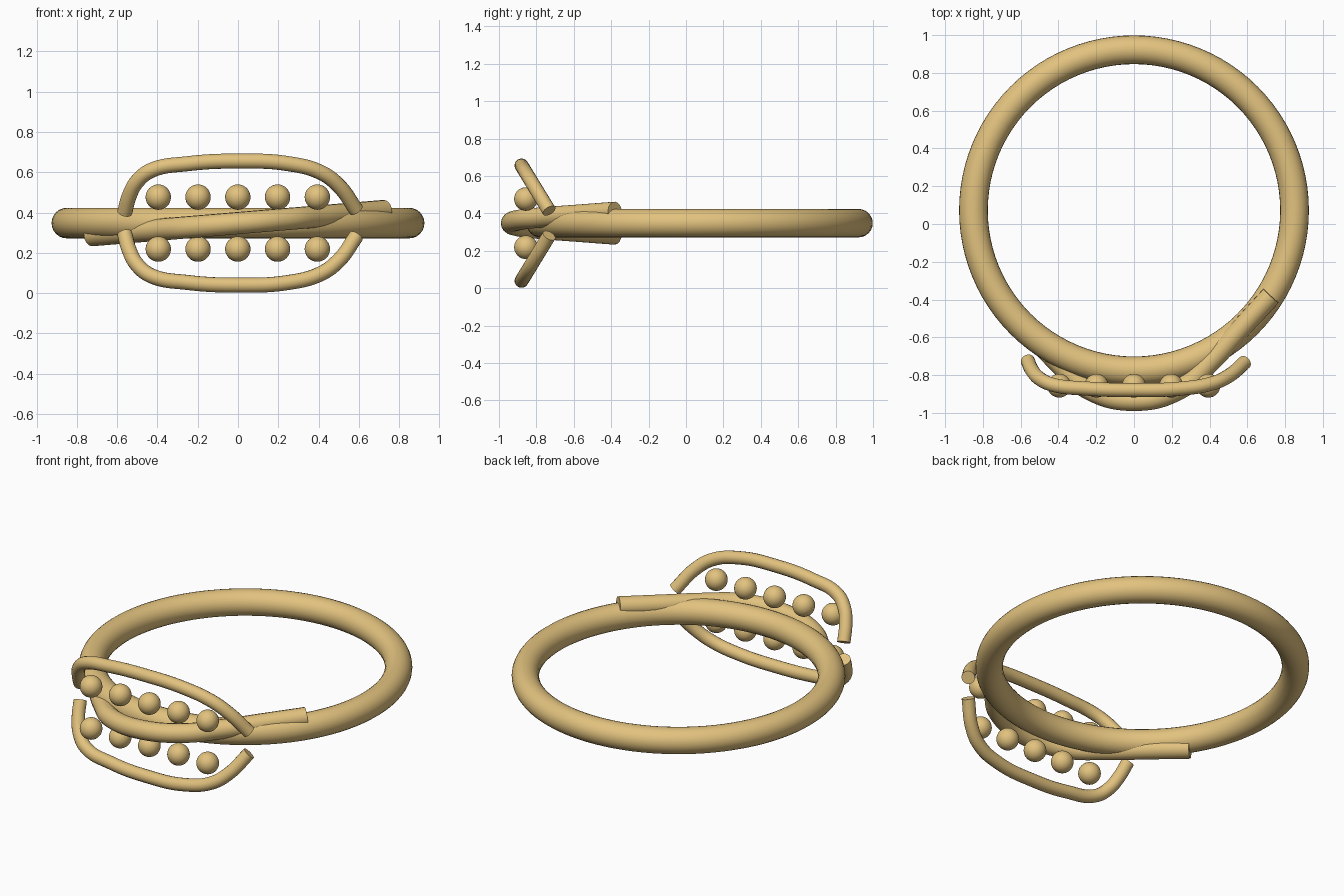
import bpy

if "Cube" in bpy.data.objects:
    bpy.data.objects.remove(bpy.data.objects["Cube"])

ZC = 0.3475  # height of the symmetry plane

gold = bpy.data.materials.new("gold")
gold.diffuse_color = (0.76, 0.54, 0.21, 1)
gold.use_nodes = True
gold.node_tree.nodes["Principled BSDF"].inputs["Base Color"].default_value = gold.diffuse_color


def tube(name, points, radius):
    """Smooth capped tube through points; origin on the symmetry plane."""
    cu = bpy.data.curves.new(name, 'CURVE')
    cu.dimensions = '3D'
    cu.bevel_depth = radius
    cu.bevel_resolution = 6
    cu.resolution_u = 10
    cu.use_fill_caps = True
    sp = cu.splines.new('BEZIER')
    sp.bezier_points.add(len(points) - 1)
    for bp, co in zip(sp.bezier_points, points):
        bp.co = co
        bp.handle_left_type = bp.handle_right_type = 'AUTO'
    ob = bpy.data.objects.new(name, cu)
    ob.location.z = ZC
    bpy.context.collection.objects.link(ob)
    bpy.ops.object.select_all(action='DESELECT')
    ob.select_set(True)
    bpy.context.view_layer.objects.active = ob
    bpy.ops.object.convert(target='MESH')
    return finish(bpy.context.object, name)


def finish(ob, name):
    ob.name = name
    ob.data.materials.clear()
    ob.data.materials.append(gold)
    bpy.ops.object.shade_smooth_by_angle(angle=0.7)
    return ob


def mirror_z(ob):
    m = ob.modifiers.new("mirror", 'MIRROR')
    m.use_axis = (False, False, True)
    m.use_mirror_merge = False


# Ring band
bpy.ops.mesh.primitive_torus_add(location=(0, 0.0725, ZC), major_radius=0.85,
                                 minor_radius=0.076, major_segments=96, minor_segments=24)
finish(bpy.context.object, "ring_band")

# Slanted strand bulging across the front of the band
half = [(0.725, -0.38), (0.56, -0.56), (0.40, -0.735), (0.24, -0.875)]
plan = [(-x, y) for x, y in half] + [(0, -0.935)] + half[::-1]
tube("crossing_strand", [(x, y, 0.083 * x) for x, y in plan], 0.055)

# Flared rails above and below, lying in a leaning plane
rail = [(-0.563, 0.052), (-0.54, 0.135), (-0.50, 0.208), (-0.43, 0.262), (-0.25, 0.295),
        (0, 0.308), (0.25, 0.295), (0.41, 0.252), (0.50, 0.186), (0.587, 0.066)]
mirror_z(tube("flared_rails", [(x, -0.728 - (z - 0.06) * 0.61, z) for x, z in rail], 0.0375))

# Two rows of beads
for i in range(5):
    bpy.ops.mesh.primitive_uv_sphere_add(segments=32, ring_count=16, radius=0.063,
                                         location=(-0.396 + 0.1975 * i, -0.856, ZC + 0.129))
    bead = finish(bpy.context.object, f"bead_pair_{i + 1}")
    bead.location.z = ZC
    for v in bead.data.vertices:
        v.co.z += 0.129
    mirror_z(bead)
